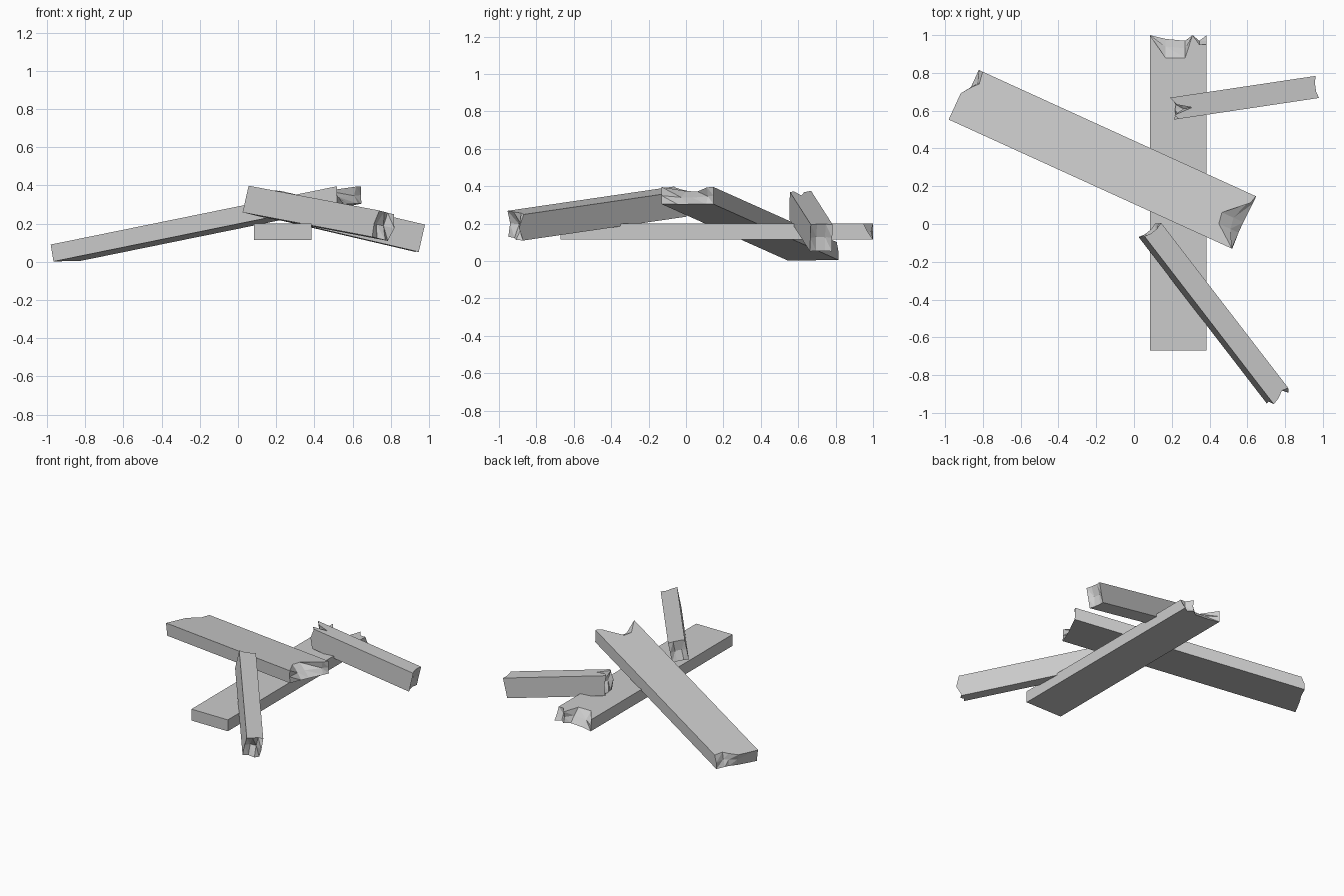
import bpy
import bmesh
from math import radians
from mathutils import Matrix

if "Cube" in bpy.data.objects:
    bpy.data.objects.remove(bpy.data.objects["Cube"], do_unlink=True)

grey = bpy.data.materials.new("plain_grey")
grey.use_nodes = True
colour = (0.6, 0.6, 0.6, 1)
grey.diffuse_color = colour
grey.node_tree.nodes["Principled BSDF"].inputs["Base Color"].default_value = colour


def broken_plank(name, size, top_centre, angles, start, finish):
    """Plank along local x whose ends are jagged.
    Each end column: (fraction across, recess at top, middle, bottom)."""
    length, width, thick = size
    bm = bmesh.new()

    def end_grid(columns, side):
        return [[bm.verts.new((side * (length / 2 - recess),
                               (column[0] - 0.5) * width,
                               -thick * row / 2))
                 for row, recess in enumerate(column[1:])]
                for column in columns]

    a, b = end_grid(start, -1), end_grid(finish, 1)

    # Splintered end faces, split into triangles
    for grid in (a, b):
        for left, right in zip(grid, grid[1:]):
            for r in range(2):
                bm.faces.new((left[r], right[r], right[r + 1]))
                bm.faces.new((left[r], right[r + 1], left[r + 1]))

    # Long flat faces: top, bottom and both sides
    for row in (0, 2):
        bm.faces.new([c[row] for c in a] + [c[row] for c in reversed(b)])
    for col in (0, -1):
        bm.faces.new(a[col] + b[col][::-1])

    bmesh.ops.recalc_face_normals(bm, faces=bm.faces)
    mesh = bpy.data.meshes.new(name)
    bm.to_mesh(mesh)
    bm.free()
    mesh.materials.append(grey)
    obj = bpy.data.objects.new(name, mesh)
    bpy.context.collection.objects.link(obj)
    yaw, pitch, roll = (radians(v) for v in angles)
    obj.matrix_world = (Matrix.Translation(top_centre) @ Matrix.Rotation(yaw, 4, "Z")
                        @ Matrix.Rotation(pitch, 4, "Y") @ Matrix.Rotation(roll, 4, "X"))
    return obj


# Break shapes
clean = [(0, 0, 0, 0), (1, 0, 0, 0)]
scooped = [(0, .05, .03, 0), (.13, .05, .05, .03), (.25, 0, .01, 0),
           (.38, .12, .07, .03), (.73, .12, .06, .02), (1, 0, 0, 0)]
hollow = [(0, 0, .01, .015), (.3, .12, .06, .02), (.5, .13, .07, .02),
          (.86, .01, .03, .015), (1, 0, .01, .015)]
chipped = [(0, 0, 0, 0), (.5, 0, .01, .01), (.68, .04, .03, .02),
           (.78, .07, .05, .02), (1, .06, .03, .02)]
cracked = [(0, .01, .03, .02), (.35, .02, .06, .03),
           (.7, .04, .05, .01), (1, .03, 0, .03)]
split = [(0, .03, .02, .05), (.2, .01, .05, .05), (.42, .11, .08, .05),
         (.65, .03, .07, .06), (1, 0, .03, .04)]
dented = [(0, 0, 0, 0), (.3, .01, .025, .01), (.7, .01, .025, .01), (1, 0, 0, 0)]

# Wide boards
broken_plank("ground_board", (1.67, .30, .085), (.235, .165, .2),
             (90, 0, 0), clean, scooped)
broken_plank("leaning_board", (1.676, .305, .09), (-.168, .35, .243),
             (-24.5, -10.5, 0), chipped, hollow)

# Narrow beams
broken_plank("front_beam", (1.14, .115, .143), (.445, -.478, .322),
             (-52.4, 6.6, -11), dented, cracked)
broken_plank("back_beam", (.80, .118, .147), (.585, .668, .285),
             (8.5, 13, 0), split, dented)
